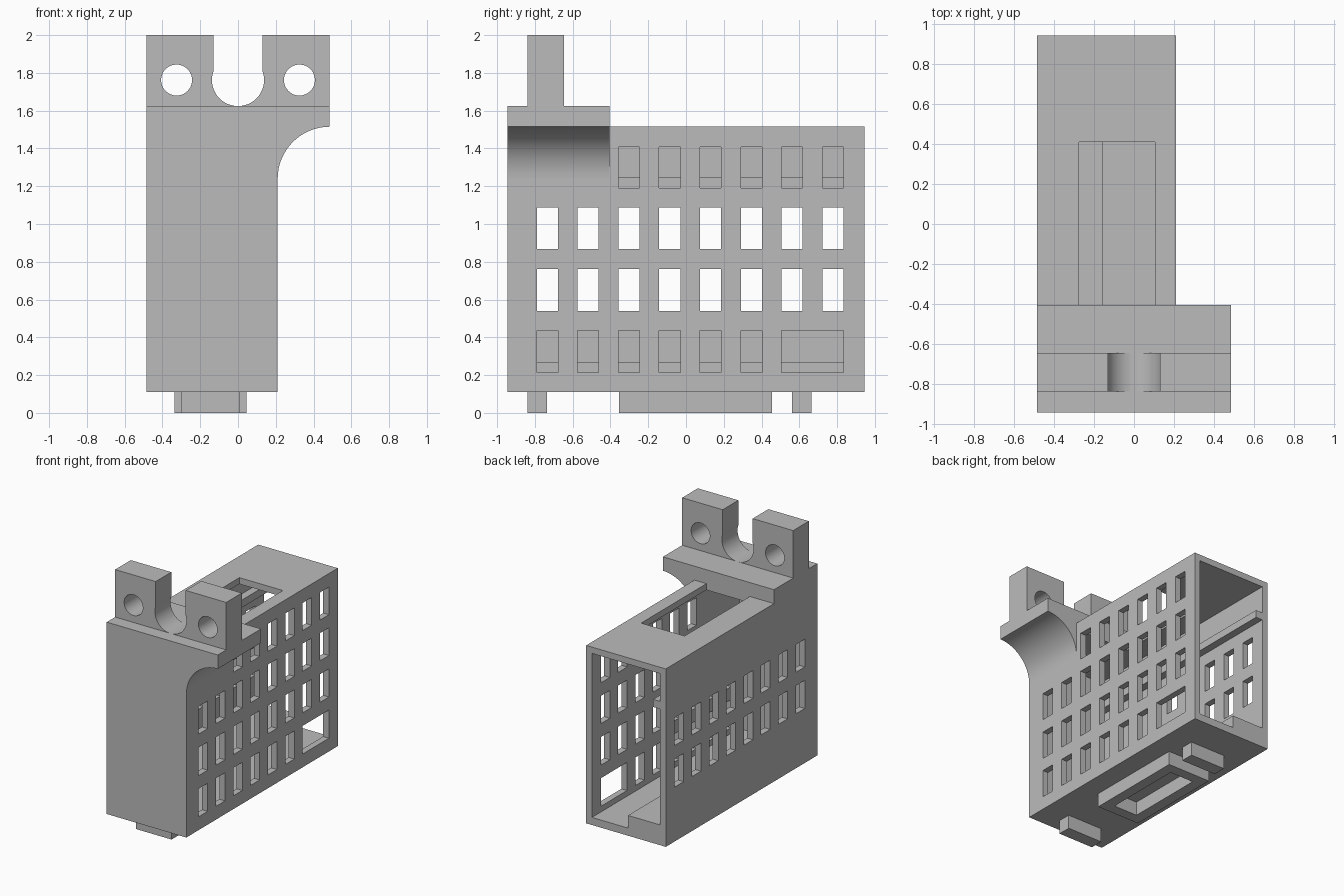
import bpy, bmesh, math

old = bpy.data.objects.get("Cube")
if old:
    bpy.data.objects.remove(old, do_unlink=True)

grey = bpy.data.materials.new("plain grey")
grey.use_nodes = True
GREY = (0.5, 0.5, 0.5, 1)
grey.diffuse_color = GREY
grey.node_tree.nodes["Principled BSDF"].inputs["Base Color"].default_value = GREY


def add_box(bm, x, y, z):
    """Box from (low, high) pairs on each axis."""
    verts = bmesh.ops.create_cube(bm, size=1)["verts"]
    for v in verts:
        for i, (lo, hi) in enumerate((x, y, z)):
            v.co[i] = (lo + hi) / 2 + v.co[i] * (hi - lo)


def add_prism(bm, points, y):
    """Extrude an x-z outline along y."""
    face = bm.faces.new([bm.verts.new((px, y[0], pz)) for px, pz in points])
    ext = bmesh.ops.extrude_face_region(bm, geom=[face])["geom"]
    for v in ext:
        if isinstance(v, bmesh.types.BMVert):
            v.co.y = y[1]
    bmesh.ops.recalc_face_normals(bm, faces=bm.faces)


def arc(cx, cz, r, start, end, n):
    return [(cx + r * math.cos(math.radians(start + (end - start) * i / n)),
             cz + r * math.sin(math.radians(start + (end - start) * i / n)))
            for i in range(n + 1)]


def finish(name, bm):
    mesh = bpy.data.meshes.new(name)
    bm.to_mesh(mesh)
    bm.free()
    mesh.materials.append(grey)
    ob = bpy.data.objects.new(name, mesh)
    bpy.context.collection.objects.link(ob)
    return ob


def box(name, x, y, z):
    bm = bmesh.new()
    add_box(bm, x, y, z)
    return finish(name, bm)


def cut(ob, cutter):
    """Subtract the cutter, bake the result and drop the cutter."""
    mod = ob.modifiers.new("cut", "BOOLEAN")
    mod.operation, mod.solver, mod.object = "DIFFERENCE", "EXACT", cutter
    graph = bpy.context.evaluated_depsgraph_get()
    mesh = bpy.data.meshes.new_from_object(ob.evaluated_get(graph))
    ob.modifiers.clear()
    ob.data = mesh
    bpy.data.objects.remove(cutter, do_unlink=True)


def smooth(ob):
    bpy.ops.object.select_all(action="DESELECT")
    ob.select_set(True)
    bpy.context.view_layer.objects.active = ob
    bpy.ops.object.shade_smooth_by_angle(angle=math.radians(30))


# Main dimensions
LEFT, RIGHT = 0.21, -0.485
FRONT, BACK = -0.945, 0.945
BOTTOM, TOP = 0.11, 1.515
WALL = 0.05
PLATE_BACK = -0.405

# Hollow housing, open at the back, with a roof opening
housing = box("housing", (RIGHT, LEFT), (FRONT, BACK), (BOTTOM, TOP))
cut(housing, box("cavity", (RIGHT + WALL, LEFT - WALL), (FRONT + WALL, BACK + 0.1),
                 (BOTTOM + 0.06, TOP - WALL)))
cut(housing, box("roof_opening", (-0.275, 0.105), (PLATE_BACK, 0.41), (TOP - 0.15, TOP + 0.1)))

# Window grid: middle rows pass both walls, outer rows only the left wall
ROWS = [(0.215, 0.437), (0.54, 0.762), (0.868, 1.087), (1.19, 1.408)]
columns = [(-0.79 + 0.216 * i, -0.678 + 0.216 * i) for i in range(8)]
through, one_side = (RIGHT - 0.1, LEFT + 0.1), (LEFT - 0.1, LEFT + 0.1)
bm = bmesh.new()
for row, z in enumerate(ROWS):
    spans = columns
    if row == 0:
        spans = columns[:6] + [(columns[6][0], columns[7][1])]
    elif row == 3:
        spans = columns[2:]
    for y in spans:
        add_box(bm, through if row in (1, 2) else one_side, y, z)
cut(housing, finish("windows", bm))

# Inner rail and floor ledge along the right wall
box("inner_rail", (RIGHT + WALL, -0.375), (FRONT + WALL, BACK), (1.185, 1.245))
box("floor_ledge", (RIGHT + WALL, -0.155), (FRONT + WALL, BACK), (BOTTOM + 0.06, 0.27))

# Mounting plate over the front
box("mounting_plate", (RIGHT, 0.485), (FRONT, PLATE_BACK), (TOP, 1.625))

# Concave bracket carrying the overhang
bm = bmesh.new()
add_prism(bm, [(LEFT, TOP)] + arc(0.485, 1.24, 0.275, 180, 90, 16), (FRONT, PLATE_BACK))
smooth(finish("curved_bracket", bm))

# Upright lug with a keyhole slot and two pin holes
lug = box("upright_lug", (RIGHT, 0.485), (-0.84, -0.645), (1.625, 2))
cut_y = (-1, -0.5)
HOLE_Z = 1.762
for x, radius in ((-0.325, 0.082), (0.325, 0.082), (0, 0.138)):
    bm = bmesh.new()
    add_prism(bm, arc(x, HOLE_Z, radius, 0, 360, 48)[:-1], cut_y)
    cut(lug, finish("hole", bm))
cut(lug, box("slot", (-0.131, 0.131), cut_y, (HOLE_Z, 2.1)))
smooth(lug)

# Feet and hollow frame under the floor
for name, y in (("front_foot", (-0.84, -0.735)), ("back_foot", (0.56, 0.665))):
    box(name, (-0.302, 0.008), y, (0, BOTTOM))
frame = box("base_frame", (-0.335, 0.045), (-0.355, 0.455), (0, BOTTOM))
cut(frame, box("frame_recess", (-0.25, -0.04), (-0.27, 0.37), (-0.1, BOTTOM + 0.1)))
